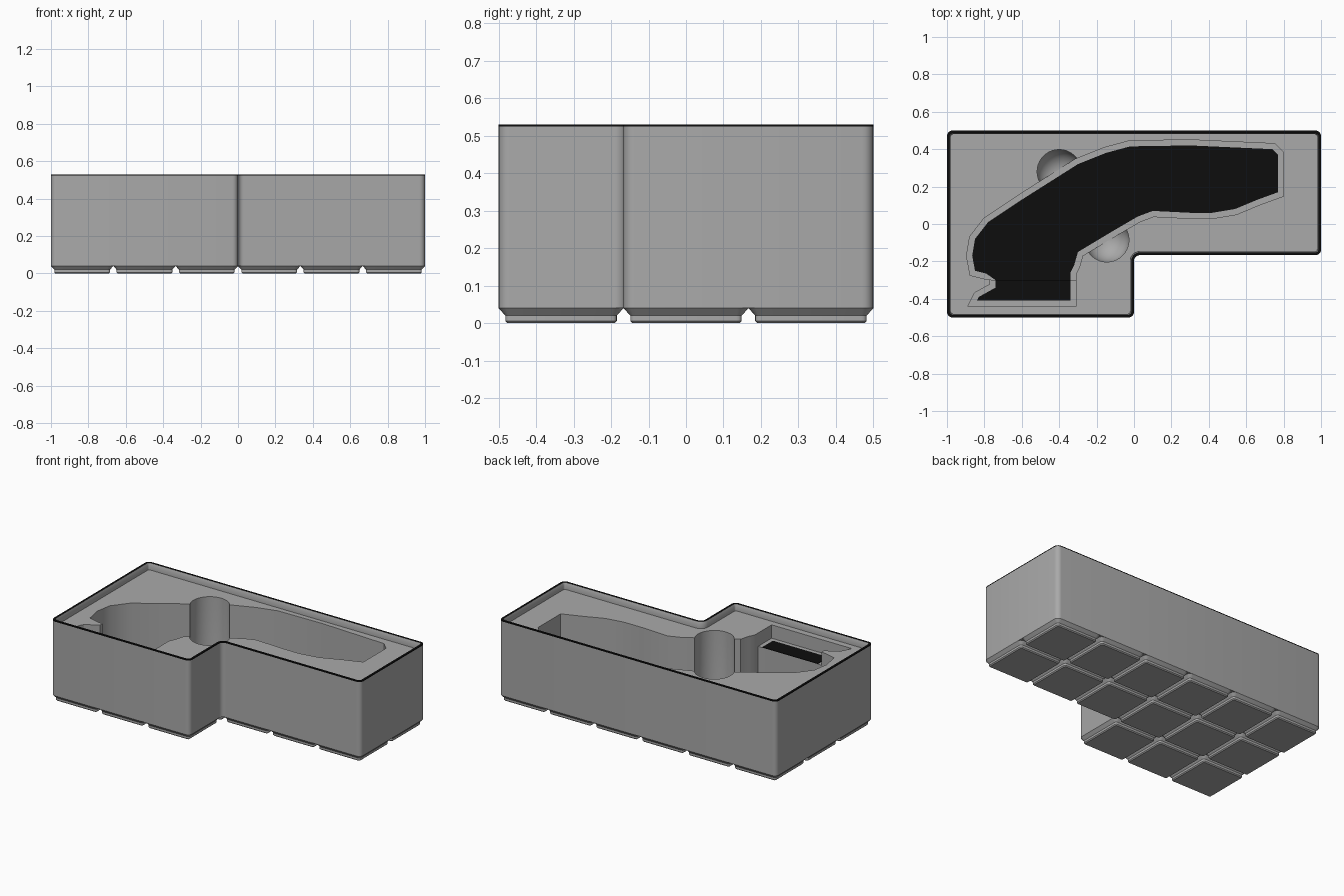
import bpy, bmesh, math
from mathutils import Vector

cube = bpy.data.objects.get("Cube")
if cube:
    bpy.data.objects.remove(cube, do_unlink=True)


def material(name, value):
    mat = bpy.data.materials.new(name)
    mat.use_nodes = True
    color = (value, value, value, 1)
    mat.diffuse_color = color
    mat.node_tree.nodes["Principled BSDF"].inputs["Base Color"].default_value = color
    return mat


GREY = material("plain grey", 0.4)
BLACK = material("near black", 0.004)


def rounded(corners, radius, steps=5):
    """Round the right-angled corners of an outline."""
    pts = [Vector(c) for c in corners]
    out = []
    for i, p in enumerate(pts):
        a = (pts[i - 1] - p).normalized()
        b = (pts[(i + 1) % len(pts)] - p).normalized()
        centre = p + (a + b) * radius
        for k in range(steps + 1):
            t = math.pi / 2 * k / steps
            out.append(centre - radius * (math.cos(t) * b + math.sin(t) * a))
    return out


def offset(outline, dist):
    """Grow a counter-clockwise outline by dist (negative shrinks it)."""
    pts = [Vector(p) for p in outline]
    out = []
    for i, p in enumerate(pts):
        d1 = (p - pts[i - 1]).normalized()
        d2 = (pts[(i + 1) % len(pts)] - p).normalized()
        n = Vector((d1.y + d2.y, -d1.x - d2.x))
        out.append(p + n * dist * 2 / max(n.length_squared, 0.8))
    return out


def loft(name, rings, mat=GREY):
    """Closed solid through a list of (outline, height) rings."""
    bm = bmesh.new()
    loops = [[bm.verts.new((p[0], p[1], z)) for p in line] for line, z in rings]
    count = len(loops[0])
    for low, high in zip(loops, loops[1:]):
        for i in range(count):
            j = (i + 1) % count
            bm.faces.new((low[i], low[j], high[j], high[i]))
    bm.faces.new(loops[0][::-1])
    bm.faces.new(loops[-1])
    bmesh.ops.recalc_face_normals(bm, faces=bm.faces[:])
    mesh = bpy.data.meshes.new(name)
    bm.to_mesh(mesh)
    bm.free()
    mesh.materials.append(mat)
    obj = bpy.data.objects.new(name, mesh)
    bpy.context.collection.objects.link(obj)
    return obj


def smooth(obj):
    bpy.ops.object.select_all(action="DESELECT")
    obj.select_set(True)
    bpy.context.view_layer.objects.active = obj
    bpy.ops.object.shade_smooth_by_angle(angle=math.radians(30))


def carve(obj, cutter):
    """Subtract the cutter from the object, then drop the cutter."""
    cutter.hide_render = True
    mod = obj.modifiers.new("carve", "BOOLEAN")
    mod.operation = "DIFFERENCE"
    mod.solver = "EXACT"
    mod.object = cutter
    bpy.context.view_layer.update()
    graph = bpy.context.evaluated_depsgraph_get()
    mesh = bpy.data.meshes.new_from_object(obj.evaluated_get(graph))
    obj.modifiers.clear()
    obj.data = mesh
    bpy.data.objects.remove(cutter, do_unlink=True)


CELL = 1 / 3
FLOOR, SHELF, FILL, BAND, TOP = 0.05, 0.4, 0.487, 0.524, 0.53

# L-shaped bin with a stepped stacking lip
plan = rounded([(-1, -0.5), (0, -0.5), (0, -CELL / 2), (1, -CELL / 2),
                (1, 0.5), (-1, 0.5)], 0.03)
lip = offset(plan, -0.014)
inner = offset(plan, -0.02)
bin_body = loft("bin_body", [(plan, 0.04), (plan, BAND), (plan, TOP),
                             (lip, TOP), (inner, 0.515), (inner, FILL)])

# Black rim on top of the lip
bin_body.data.materials.append(BLACK)
for face in bin_body.data.polygons:
    if min(bin_body.data.vertices[v].co.z for v in face.vertices) > BAND - 0.001:
        face.material_index = 1

# Tool silhouette: main pocket and its shallow neck
main = [(-.74, -.3), (-.79, -.265), (-.85, -.25), (-.865, -.17), (-.85, -.08),
        (-.78, .01), (-.6, .13), (-.3, .32), (-.15, .38), (-.02, .415),
        (.3, .42), (.74, .4), (.77, .37), (.77, .17), (.66, .13), (.54, .08),
        (.42, .06), (.3, .06), (.1, .07), (.02, .04), (-.1, -.03), (-.3, -.15),
        (-.32, -.22), (-.34, -.26), (-.34, -.3)][::-1]
neck = [(-.34, -.3), (-.34, -.41), (-.84, -.41), (-.83, -.39),
        (-.74, -.34), (-.74, -.3)][::-1]

# Round finger wells with bowl bottoms
RADIUS = 0.118
for x, y in ((-0.4, 0.28), (-0.145, -0.085)):
    rings = []
    for k in range(9):
        t = math.pi / 2 * (k / 8 - 1) * 0.98
        rings.append((RADIUS * math.cos(t), FLOOR + RADIUS * (1 + math.sin(t)) + 0.004))
    rings.append((RADIUS, 0.6))
    circle = [Vector((math.cos(a), math.sin(a)))
              for a in (math.tau * i / 40 for i in range(40))]
    carve(bin_body, loft("well_cutter", [([Vector((x, y)) + c * r for c in circle], z)
                                         for r, z in rings]))

# Pockets, a little wider than the black floor inlays
wide_main = [(p.x, max(p.y, -0.3)) for p in offset(main, 0.03)]
for name, line, base in (("main", wide_main, FLOOR), ("neck", offset(neck, 0.03), SHELF)):
    carve(bin_body, loft(name + "_cutter", [(line, base), (line, 0.6)]))
smooth(bin_body)
for name, line, base in (("main", main, FLOOR), ("neck", neck, SHELF)):
    loft(name + "_floor_inlay", [(line, base), (line, base + 0.003)], BLACK)

# Stepped feet under every grid cell of the L
for col in range(6):
    for row in range(3):
        if col > 2 and row == 0:
            continue
        cx, cy = -1 + CELL * (col + 0.5), -0.5 + CELL * (row + 0.5)
        h = CELL / 2
        cell = rounded([(cx - h, cy - h), (cx + h, cy - h),
                        (cx + h, cy + h), (cx - h, cy + h)], 0.03, 4)
        steps = ((-0.024, 0), (-0.018, 0.006), (-0.018, 0.02), (0, 0.04))
        smooth(loft(f"foot_{col}_{row}", [(offset(cell, d), z) for d, z in steps]))
